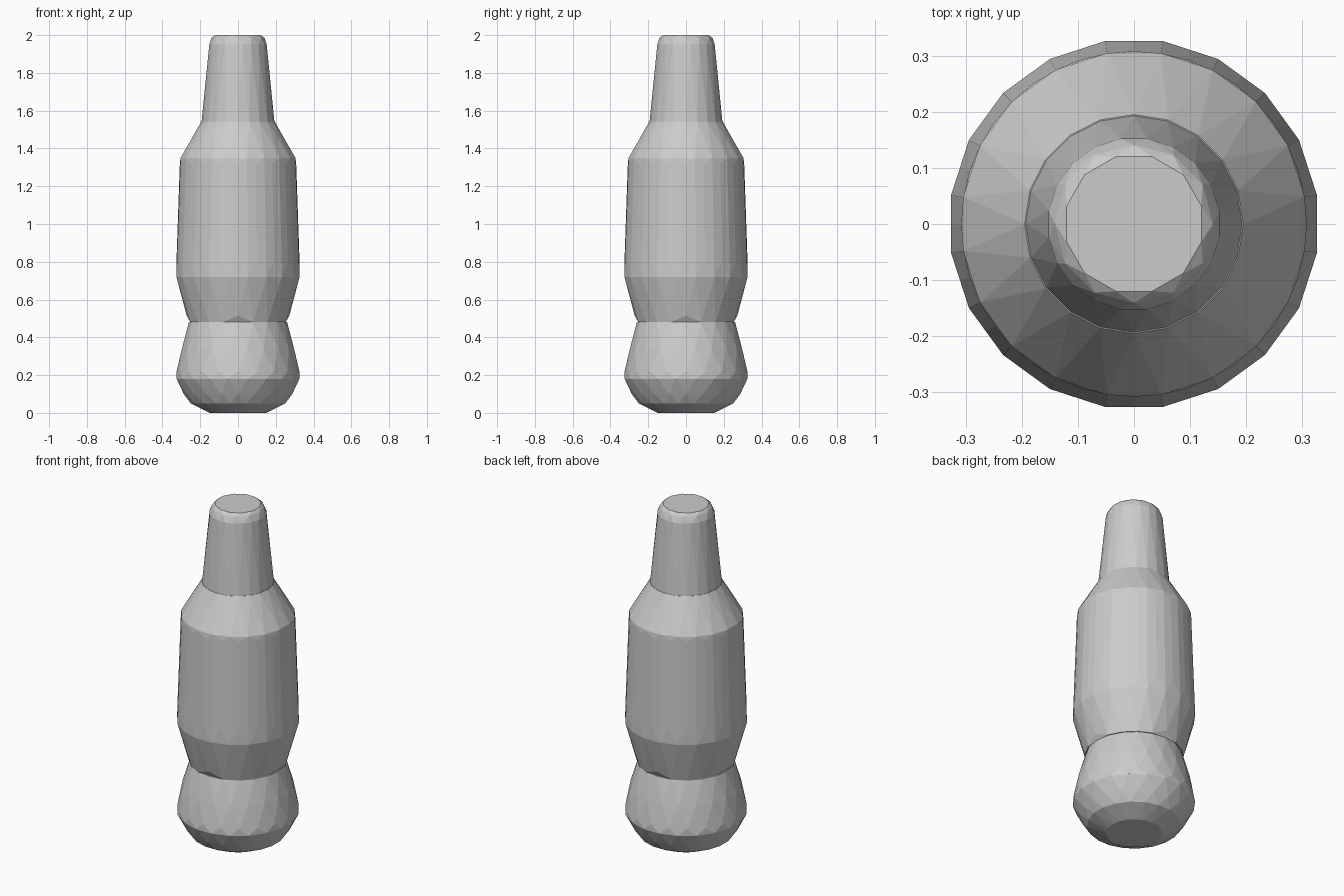
import bpy
import bmesh
from math import cos, sin, pi

cube = bpy.data.objects.get("Cube")
if cube:
    bpy.data.objects.remove(cube, do_unlink=True)

GREY = (0.6, 0.6, 0.6, 1)
mat = bpy.data.materials.new("plain grey")
mat.use_nodes = True
mat.diffuse_color = GREY
shader = next(n for n in mat.node_tree.nodes if n.type == "BSDF_PRINCIPLED")
shader.inputs["Base Color"].default_value = GREY


def ring(z, radius, sides=20, half=False):
    """Points of a ring; half-step rings are widened so their flats reach radius."""
    shift = 0.5 if half else 0
    r = radius / cos(pi / sides) if half else radius
    angles = [2 * pi * (i + shift) / sides for i in range(sides)]
    return [(r * cos(a), r * sin(a), z) for a in angles]


def hull(name, points):
    """Closed, flat-faceted convex part wrapped around the points."""
    bm = bmesh.new()
    for p in points:
        bm.verts.new(p)
    bmesh.ops.convex_hull(bm, input=bm.verts[:])
    loose = [v for v in bm.verts if not v.link_faces]
    bmesh.ops.delete(bm, geom=loose, context="VERTS")
    bmesh.ops.dissolve_limit(bm, angle_limit=0.01,
                             verts=bm.verts[:], edges=bm.edges[:])
    bmesh.ops.recalc_face_normals(bm, faces=bm.faces[:])
    mesh = bpy.data.meshes.new(name)
    bm.to_mesh(mesh)
    bm.free()
    mesh.materials.append(mat)
    obj = bpy.data.objects.new(name, mesh)
    bpy.context.collection.objects.link(obj)
    return obj


# Rounded foot, narrowing up to the waist
hull("bottle_base",
     ring(0, 0.15) + ring(0.05, 0.25, half=True) + ring(0.1, 0.287)
     + ring(0.18, 0.325, half=True) + ring(0.22, 0.325)
     + ring(0.34, 0.297, half=True) + ring(0.48, 0.26))

# Main body; the lower rim is notched on the four axes
rim = [p for i, p in enumerate(ring(0.48, 0.265)) if i % 5]
hull("bottle_body",
     rim + ring(0.515, 0.272, sides=4)
     + ring(0.72, 0.326, half=True) + ring(0.8, 0.326)
     + ring(1.32, 0.308) + ring(1.35, 0.304, half=True) + ring(1.54, 0.195))

# Tapered neck with a small bevelled top
hull("bottle_neck",
     ring(1.54, 0.193) + ring(1.95, 0.152, half=True)
     + ring(1.985, 0.141, sides=12) + ring(2.0, 0.12, sides=12, half=True))
